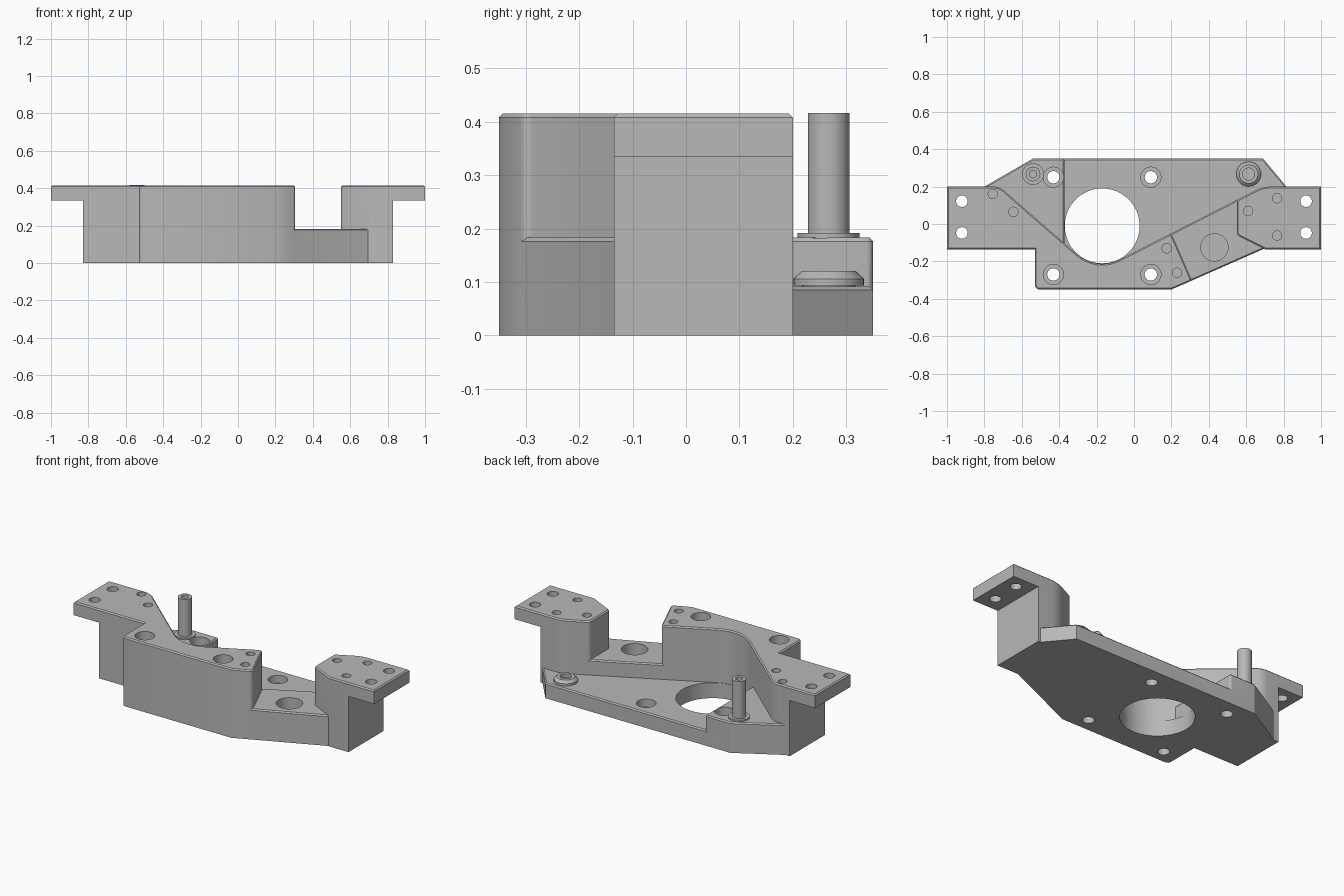
import bpy, bmesh, math
from mathutils import Vector

cube = bpy.data.objects.get("Cube")
if cube:
    bpy.data.objects.remove(cube, do_unlink=True)

TOP, STEP, FLOOR = 0.415, 0.183, 0.092
BORE = Vector((-0.17, -0.01))

metal = bpy.data.materials.new("plain grey metal")
metal.use_nodes = True
metal.diffuse_color = (0.48, 0.48, 0.48, 1)
for node in metal.node_tree.nodes:
    if node.type == 'BSDF_PRINCIPLED':
        node.inputs["Base Color"].default_value = (0.48, 0.48, 0.48, 1)


def make(name, bm):
    bmesh.ops.recalc_face_normals(bm, faces=bm.faces)
    mesh = bpy.data.meshes.new(name)
    bm.to_mesh(mesh)
    bm.free()
    mesh.materials.append(metal)
    obj = bpy.data.objects.new(name, mesh)
    bpy.context.collection.objects.link(obj)
    return obj


def prism(name, pts, top, rounded={}, bottom=0.0, chamfer=0.007):
    """Upright prism with some rounded corners and a chamfered top rim."""
    bm = bmesh.new()
    face = bm.faces.new([bm.verts.new((p[0], p[1], bottom)) for p in pts])
    ext = bmesh.ops.extrude_face_region(bm, geom=[face])
    for v in ext["geom"]:
        if isinstance(v, bmesh.types.BMVert):
            v.co.z = top
    bmesh.ops.recalc_face_normals(bm, faces=bm.faces)
    for i, radius in rounded.items():
        p = Vector(pts[i])
        edges = [e for e in bm.edges
                 if all((v.co.xy - p).length < 1e-4 for v in e.verts)]
        bmesh.ops.bevel(bm, geom=edges, offset=radius, segments=5,
                        profile=0.5, affect='EDGES')
    if chamfer:
        rim = [e for e in bm.edges if all(v.co.z > top - 1e-5 for v in e.verts)]
        bmesh.ops.bevel(bm, geom=rim, offset=chamfer, segments=1,
                        profile=0.5, affect='EDGES')
    return make(name, bm)


def lathe(bm, x, y, profile, sides=32):
    """Closed turned solid from (radius, height) pairs."""
    rings = []
    for r, z in profile:
        rings.append([bm.verts.new((x + r * math.cos(a), y + r * math.sin(a), z))
                      for a in (math.tau * i / sides for i in range(sides))])
    for low, high in zip(rings, rings[1:]):
        for i in range(sides):
            j = (i + 1) % sides
            bm.faces.new((low[i], low[j], high[j], high[i]))
    bm.faces.new(rings[0][::-1])
    bm.faces.new(rings[-1])


def boolean(target, tool, operation):
    mod = target.modifiers.new("cut", 'BOOLEAN')
    mod.operation = operation
    mod.solver = 'EXACT'
    mod.object = tool
    bpy.context.view_layer.objects.active = target
    bpy.ops.object.modifier_apply(modifier=mod.name)
    bpy.data.objects.remove(tool, do_unlink=True)


def smooth(obj):
    bpy.ops.object.select_all(action='DESELECT')
    obj.select_set(True)
    bpy.context.view_layer.objects.active = obj
    bpy.ops.object.shade_smooth_by_angle(angle=math.radians(28))


# Diagonal walls run tangent to an arc around the large bore
WALL_R = 0.203
left_end, right_end = Vector((-0.72, 0.2)), Vector((0.69, 0.2))


def tangent_angle(p, side):
    d = p - BORE
    return math.atan2(d.y, d.x) + side * math.acos(WALL_R / d.length)


a0 = tangent_angle(right_end, -1)
a1 = tangent_angle(left_end, 1) - math.tau
arc = [BORE + WALL_R * Vector((math.cos(a0 + (a1 - a0) * t / 14),
                               math.sin(a0 + (a1 - a0) * t / 14)))
       for t in range(15)]


def on_diagonal(x):
    t = (x - arc[0].x) / (right_end.x - arc[0].x)
    return tuple(arc[0].lerp(right_end, t))


# Tall left part with its ear
front = [(-1, 0.2), (-1, -0.135), (-0.53, -0.135), (-0.53, -0.35), (0.2, -0.35),
         (0.31, -0.3027), on_diagonal(0.2)]
left_pts = front + [tuple(p) for p in arc] + [tuple(left_end)]
body = prism("mount_body", left_pts, TOP,
             {3: 0.025, 5: 0.018, 6: 0.02, len(left_pts) - 1: 0.03})

# Tall right part with its ear
right = prism("right_column",
              [(1, 0.2), tuple(right_end), on_diagonal(0.55), (0.55, -0.06),
               (0.7, -0.135), (1, -0.135)], TOP, {1: 0.04, 2: 0.015, 3: 0.015})

# Lower decks, each running on underneath the taller parts
deck = prism("back_floor",
             [(0.815, 0.15), (0.815, 0.2), (0.69, 0.35), (-0.45, 0.35),
              (-0.45, -0.08), (-0.3, -0.25), (0, -0.25), (0.75, 0.12)], FLOOR)
raised = prism("raised_deck",
               [(-0.372, 0.35), (-0.54, 0.35), (-0.8, 0.2), (-0.8, 0.1),
                (-0.45, -0.15), (-0.372, -0.2)], STEP, {0: 0.012})
pocket = prism("front_pocket",
               [(0.25, -0.3285), (0.7, -0.1305), (0.7, 0), on_diagonal(0.62),
                on_diagonal(0.1), (0.15, -0.2)], STEP)
for part in (right, deck, raised, pocket):
    boolean(body, part, 'UNION')

# Clear the space below the ears
for s in (-1, 1):
    xs = (0.83 * s, 1.1 * s)
    under = prism("ear_clearance", [(xs[0], -0.3), (xs[1], -0.3),
                                    (xs[1], 0.4), (xs[0], 0.4)],
                  0.335, bottom=-0.1, chamfer=0)
    boolean(body, under, 'DIFFERENCE')

# All bores, screw holes and blind holes
bm = bmesh.new()
lathe(bm, BORE.x, BORE.y, [(0.2, -0.1), (0.2, 0.6)], 72)
for x in (-0.431, 0.09):
    for y in (-0.27, 0.25):
        lathe(bm, x, y, [(0.033, -0.1), (0.033, 0.045), (0.054, 0.045), (0.054, 0.6)])
for x in (-0.92, 0.92):
    for y in (-0.048, 0.122):
        lathe(bm, x, y, [(0.031, 0.2), (0.031, 0.6)])
for x, y in ((-0.755, 0.16), (-0.645, 0.065), (0.175, -0.13), (0.23, -0.26),
             (0.61, 0.07), (0.765, 0.138), (0.765, -0.062)):
    lathe(bm, x, y, [(0.025, 0.28), (0.025, 0.6)])
lathe(bm, 0.43, -0.125, [(0.073, 0.09), (0.073, 0.6)])
boolean(body, make("hole_cutters", bm), 'DIFFERENCE')
smooth(body)

# Guide pin with flange and a small socket in its end
bm = bmesh.new()
lathe(bm, -0.54, 0.267, [(0.04, 0.15), (0.058, 0.15), (0.058, 0.192), (0.039, 0.192),
                         (0.039, 0.416), (0.02, 0.416), (0.02, 0.38)])
smooth(make("guide_pin", bm))

# Conical bushing on the back floor
bm = bmesh.new()
lathe(bm, 0.613, 0.267, [(0.05, 0.08), (0.05, 0.093), (0.066, 0.093), (0.066, 0.106),
                         (0.05, 0.121), (0.032, 0.121), (0.032, 0.1)])
smooth(make("bushing", bm))
